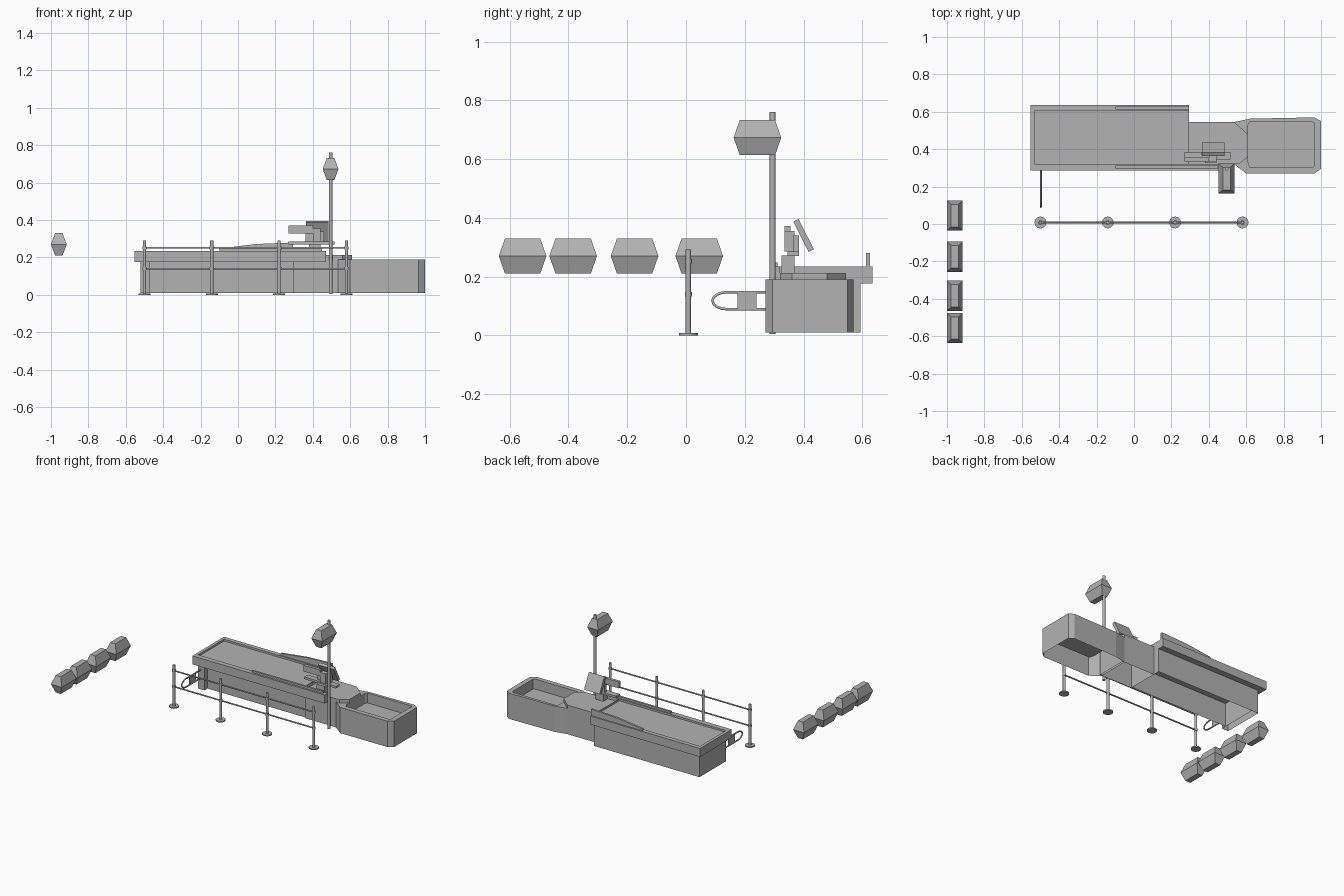
import bpy, bmesh, math
from mathutils import Vector

cube = bpy.data.objects.get("Cube")
if cube:
    bpy.data.objects.remove(cube, do_unlink=True)

grey = bpy.data.materials.new("plain_grey")
grey.use_nodes = True
TINT = (0.45, 0.45, 0.45, 1)
grey.diffuse_color = TINT
grey.node_tree.nodes["Principled BSDF"].inputs["Base Color"].default_value = TINT


def finish(name, bm):
    bmesh.ops.recalc_face_normals(bm, faces=bm.faces)
    mesh = bpy.data.meshes.new(name)
    bm.to_mesh(mesh)
    bm.free()
    mesh.materials.append(grey)
    obj = bpy.data.objects.new(name, mesh)
    bpy.context.collection.objects.link(obj)
    return obj


def box(name, x, y, z, open_bottom=False):
    return prism(name, [(x[0], y[0]), (x[1], y[0]), (x[1], y[1]), (x[0], y[1])], z, open_bottom)


def prism(name, outline, z, open_bottom=False):
    """Vertical prism over an xy outline."""
    bm = bmesh.new()
    low = [bm.verts.new((px, py, z[0])) for px, py in outline]
    high = [bm.verts.new((px, py, z[1])) for px, py in outline]
    n = len(outline)
    for i in range(n):
        j = (i + 1) % n
        bm.faces.new((low[i], low[j], high[j], high[i]))
    bm.faces.new(high)
    if not open_bottom:
        bm.faces.new(low[::-1])
    return finish(name, bm)


def tray(name, outline, inner, z, floor_z):
    """Open-bottomed shell with a sunken floor inside a rim."""
    bm = bmesh.new()
    rings = [[bm.verts.new((px, py, h)) for px, py in pts]
             for pts, h in ((outline, z[0]), (outline, z[1]), (inner, z[1]), (inner, floor_z))]
    n = len(outline)
    for a, b in zip(rings, rings[1:]):
        for i in range(n):
            j = (i + 1) % n
            bm.faces.new((a[i], a[j], b[j], b[i]))
    bm.faces.new(rings[-1])
    return finish(name, bm)


def rod(name, start, end, radius, sides=10):
    a, b = Vector(start), Vector(end)
    bm = bmesh.new()
    bmesh.ops.create_cone(bm, cap_ends=True, segments=sides, radius1=radius,
                          radius2=radius, depth=(b - a).length)
    obj = finish(name, bm)
    obj.location = (a + b) / 2
    obj.rotation_euler = (b - a).to_track_quat('Z', 'Y').to_euler()
    for p in obj.data.polygons:
        p.use_smooth = len(p.vertices) == 4
    return obj


def lantern(name, cx, cy, cz):
    """Box sign, widest at its middle."""
    bm = bmesh.new()
    rings = []
    for h, hx, hy in ((-0.06, 0.02, 0.06), (0, 0.042, 0.081), (0.06, 0.02, 0.06)):
        rings.append([bm.verts.new((cx + sx * hx, cy + sy * hy, cz + h))
                      for sx, sy in ((-1, -1), (1, -1), (1, 1), (-1, 1))])
    for a, b in zip(rings, rings[1:]):
        for i in range(4):
            j = (i + 1) % 4
            bm.faces.new((a[i], a[j], b[j], b[i]))
    bm.faces.new(rings[0])
    bm.faces.new(rings[-1])
    return finish(name, bm)


# Row of hanging signs and the lane sign on its pole
for i, y in enumerate((-0.556, -0.384, -0.175, 0.045)):
    lantern(f"hanging_sign_{i + 1}", -0.958, y, 0.27)
rod("sign_pole", (0.495, 0.295, 0.005), (0.495, 0.295, 0.76), 0.01)
lantern("lane_sign", 0.495, 0.243, 0.673)

# Queue railing
RAILS = (0.14, 0.252)
for i in range(4):
    x = -0.5 + 0.36 * i
    rod(f"railing_post_{i + 1}", (x, 0.008, 0), (x, 0.008, 0.292), 0.009)
    rod(f"railing_foot_{i + 1}", (x, 0.008, 0), (x, 0.008, 0.008), 0.032, 12)
    for z in RAILS:
        rod(f"railing_collar_{i + 1}", (x, 0.008, z - 0.008), (x, 0.008, z + 0.008), 0.012)
for z in RAILS:
    rod("railing_bar", (-0.5, 0.008, z), (0.58, 0.008, z), 0.005, 8)

# Conveyor counter: recessed base, end panel and rimmed belt bed
box("counter_base", (-0.47, 0.295), (0.335, 0.593), (0.01, 0.18), True)
box("counter_end_panel", (-0.52, -0.47), (0.30, 0.593), (0.01, 0.18), True)
tray("belt_bed",
     [(-0.553, 0.285), (0.295, 0.285), (0.295, 0.635), (-0.553, 0.635)],
     [(-0.532, 0.32), (0.292, 0.32), (0.292, 0.605), (-0.532, 0.605)],
     (0.176, 0.235), 0.222)
box("belt_bed_underside", (-0.553, 0.295), (0.285, 0.635), (0.176, 0.18))
box("front_ledge", (0.295, 0.47), (0.285, 0.32), (0.176, 0.235))
box("front_guard", (-0.10, 0.45), (0.298, 0.312), (0.235, 0.248))

# Sloped guard along the back of the belt
bm = bmesh.new()
side = bm.faces.new([bm.verts.new((x, 0.613, z)) for x, z in
                     ((-0.1, 0.23), (0.295, 0.23), (0.295, 0.28), (0.1, 0.272), (-0.1, 0.248))])
grown = bmesh.ops.extrude_face_region(bm, geom=[side])
bmesh.ops.translate(bm, vec=(0, 0.014, 0),
                    verts=[v for v in grown["geom"] if isinstance(v, bmesh.types.BMVert)])
bm.faces.new([v for v in side.verts]) if not side.is_valid else None
finish("back_guard", bm)

# Scanner section
box("scanner_base", (0.295, 0.55), (0.325, 0.545), (0.01, 0.19), True)
prism("scanner_top", [(0.295, 0.32), (0.56, 0.32), (0.61, 0.36), (0.61, 0.48),
                      (0.535, 0.545), (0.295, 0.545)], (0.185, 0.213))

# Bagging bin with chamfered corners and a sunken tray
tray("bagging_bin",
     [(0.535, 0.32), (0.60, 0.27), (0.965, 0.27), (1.0, 0.295),
      (1.0, 0.55), (0.965, 0.57), (0.62, 0.563), (0.535, 0.545)],
     [(0.61, 0.33), (0.62, 0.303), (0.95, 0.303), (0.965, 0.31),
      (0.965, 0.54), (0.95, 0.546), (0.62, 0.546), (0.61, 0.53)],
     (0.01, 0.19), 0.12)

# Cashier till
box("till_post", (0.38, 0.44), (0.325, 0.37), (0.21, 0.272))
box("till_shelf", (0.27, 0.515), (0.345, 0.385), (0.27, 0.285))
box("till_stand", (0.40, 0.44), (0.335, 0.37), (0.285, 0.355))
box("price_display", (0.27, 0.40), (0.335, 0.355), (0.328, 0.372))
box("till_printer", (0.36, 0.46), (0.365, 0.385), (0.285, 0.34))
screen = box("till_screen", (-0.06, 0.06), (-0.01, 0.01), (-0.058, 0.058))
screen.location = (0.423, 0.40, 0.34)
screen.rotation_euler = (math.radians(27), 0, 0)

# Hairpin gate arm and its plate
curve = bpy.data.curves.new("gate_arm", 'CURVE')
curve.dimensions = '3D'
curve.bevel_depth = 0.005
curve.bevel_resolution = 1
path = [(0.31, 0.147)]
path += [(0.14 - 0.05 * math.sin(math.pi * i / 8), 0.118 + 0.029 * math.cos(math.pi * i / 8))
         for i in range(9)]
path += [(0.31, 0.089)]
spline = curve.splines.new('POLY')
spline.points.add(len(path) - 1)
for p, (y, z) in zip(spline.points, path):
    p.co = (-0.498, y, z, 1)
curve.materials.append(grey)
bpy.context.collection.objects.link(bpy.data.objects.new("gate_arm", curve))
box("gate_plate", (-0.502, -0.494), (0.175, 0.24), (0.089, 0.147))
